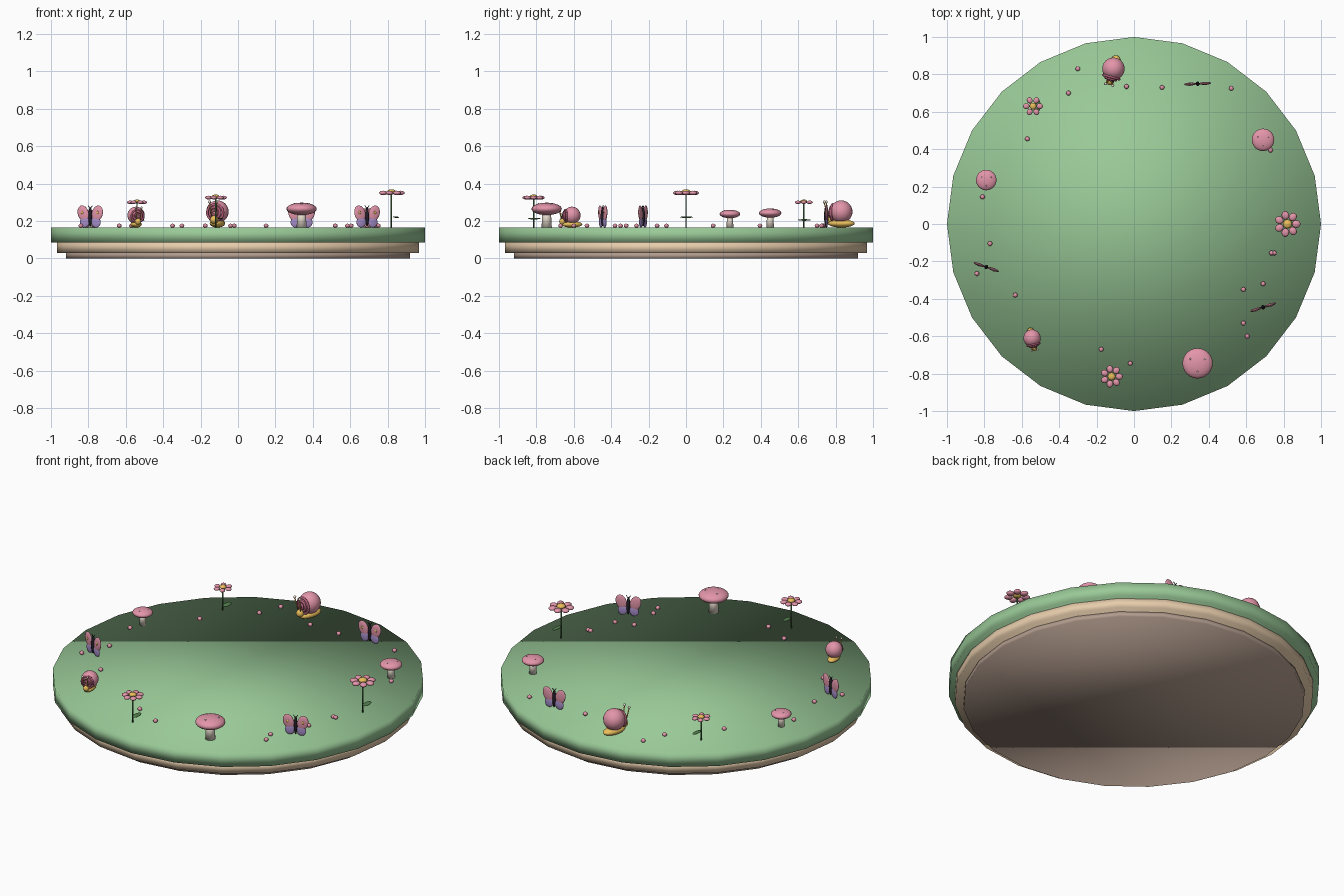
import bpy, bmesh, math
from math import pi, sin, cos, radians
from mathutils import Matrix, Vector, Euler

if "Cube" in bpy.data.objects:
    bpy.data.objects.remove(bpy.data.objects["Cube"])

TOP = 0.165


def material(name, hexcode):
    m = bpy.data.materials.new(name)
    rgb = [(int(hexcode[i:i + 2], 16) / 255) ** 2.2 for i in (0, 2, 4)]
    m.diffuse_color = (*rgb, 1)
    m.use_nodes = True
    m.node_tree.nodes["Principled BSDF"].inputs["Base Color"].default_value = m.diffuse_color
    return m


GRASS = material("grass", "98C896")
SAND = material("sand", "E6CBAA")
EARTH = material("earth", "B09A8C")
PINK = material("pink", "E294A8")
ROSE = material("rose", "B06078")
YELLOW = material("yellow", "E8BC5C")
CREAM = material("cream", "EADFD0")
PURPLE = material("purple", "A48CC8")
BLACK = material("black", "28242C")
LEAF = material("leaf_green", "55804F")


def finish(name, bm, mat, frame=Matrix()):
    me = bpy.data.meshes.new(name)
    for f in bm.faces:
        f.smooth = True
    bm.to_mesh(me)
    bm.free()
    me.materials.append(mat)
    ob = bpy.data.objects.new(name, me)
    ob.matrix_world = frame
    bpy.context.collection.objects.link(ob)
    return ob


def ball(name, frame, loc, radii, mat, rot=(0, 0, 0), seg=18):
    bm = bmesh.new()
    m = Matrix.LocRotScale(Vector(loc), Euler(rot), Vector(radii))
    bmesh.ops.create_uvsphere(bm, u_segments=seg, v_segments=seg * 2 // 3, radius=1, matrix=m)
    return finish(name, bm, mat, frame)


def rod(name, frame, a, b, r1, r2, mat, seg=10):
    a, b = Vector(a), Vector(b)
    d = b - a
    bm = bmesh.new()
    m = Matrix.Translation((a + b) / 2) @ d.to_track_quat('Z', 'Y').to_matrix().to_4x4()
    bmesh.ops.create_cone(bm, cap_ends=True, segments=seg, radius1=r1, radius2=r2,
                          depth=d.length, matrix=m)
    return finish(name, bm, mat, frame)


def ring(name, frame, loc, big, small, mat, n=20, k=8):
    # torus whose axis runs along local y
    bm = bmesh.new()
    vs = [[bm.verts.new((loc[0] + (big + small * cos(2 * pi * j / k)) * cos(2 * pi * i / n),
                         loc[1] + small * sin(2 * pi * j / k),
                         loc[2] + (big + small * cos(2 * pi * j / k)) * sin(2 * pi * i / n)))
           for j in range(k)] for i in range(n)]
    for i in range(n):
        for j in range(k):
            bm.faces.new((vs[i][j], vs[i][(j + 1) % k],
                          vs[(i + 1) % n][(j + 1) % k], vs[(i + 1) % n][j]))
    bmesh.ops.recalc_face_normals(bm, faces=bm.faces)
    return finish(name, bm, mat, frame)


def place(x, y, deg=0, s=1):
    return Matrix.Translation((x, y, TOP)) @ Matrix.Rotation(radians(deg), 4, 'Z') @ Matrix.Scale(s, 4)


# Stacked 24-sided base
def slab(name, r, z0, z1, mat, bevel=0):
    bm = bmesh.new()
    prof = [(r, z0), (r, z1 - bevel), (r - bevel, z1)] if bevel else [(r, z0), (r, z1)]
    rows = [[bm.verts.new((q * cos(i * pi / 12), q * sin(i * pi / 12), z)) for i in range(24)]
            for q, z in prof]
    for lo, hi in zip(rows, rows[1:]):
        for i in range(24):
            j = (i + 1) % 24
            bm.faces.new((lo[i], lo[j], hi[j], hi[i]))
    bm.faces.new(rows[0][::-1])
    bm.faces.new(rows[-1])
    finish(name, bm, mat)


slab("earth_base", 0.92, 0, 0.03, EARTH)
slab("sand_layer", 0.967, 0.03, 0.088, SAND)
slab("grass_top", 1.0, 0.085, TOP, GRASS)


# Flowers with stem, leaf and petal ring
def flower(x, y, r, h, petals):
    f = place(x, y)
    rod("flower_stem", f, (0, 0, 0), (0, 0, h), 0.004, 0.004, LEAF)
    ball("flower_leaf", f, (0.025, 0.003, h * 0.3), (0.016, 0.035, 0.004), LEAF, (0, 0.1, 0))
    for i in range(petals):
        a = 2 * pi * i / petals
        ball("flower_petal", f, (0.68 * r * cos(a), 0.68 * r * sin(a), h),
             (0.33 * r, 0.29 * r, 0.17 * r), PINK, (0, 0, a), 12)
    ball("flower_centre", f, (0, 0, h + 0.08 * r), (0.35 * r, 0.35 * r, 0.2 * r), YELLOW, seg=12)


flower(0.82, 0, 0.07, 0.185, 7)
flower(-0.54, 0.63, 0.053, 0.135, 6)
flower(-0.12, -0.815, 0.06, 0.16, 7)


# Mushrooms with spotted caps
def mushroom(x, y, r, top):
    f = place(x, y)
    h = 0.41 * r
    rod("mushroom_stem", f, (0, 0, 0), (0, 0, top - h), 0.34 * r, 0.27 * r, CREAM, 14)
    ball("mushroom_cap", f, (0, 0, top - h), (r, r, h), PINK, seg=24)
    for a in (0.5, 2.6, 4.7):
        ball("cap_spot", f, (0.55 * r * cos(a), 0.55 * r * sin(a), top - h + 0.83 * h),
             (0.06 * r, 0.06 * r, 0.04 * r), CREAM, seg=9)


mushroom(0.34, -0.745, 0.081, 0.133)
mushroom(0.69, 0.45, 0.06, 0.102)
mushroom(-0.79, 0.235, 0.055, 0.095)


# Butterflies standing upright
def butterfly(x, y, deg):
    f = place(x, y, deg)
    ball("butterfly_body", f, (0, 0, 0.058), (0.01, 0.012, 0.052), BLACK, seg=12)
    for s in (-1, 1):
        ball("upper_wing", f, (0.04 * s, 0, 0.076), (0.031, 0.008, 0.043), PINK, (0, 0.3 * s, 0))
        ball("lower_wing", f, (0.032 * s, 0, 0.03), (0.027, 0.007, 0.03), PURPLE, (0, -0.2 * s, 0))
        ball("wing_spot", f, (0.043 * s, -0.007, 0.08), (0.007, 0.003, 0.008), YELLOW, seg=9)
        rod("feeler", f, (0, 0, 0.1), (0.012 * s, 0, 0.118), 0.002, 0.002, BLACK, 6)


butterfly(0.34, 0.75, 3)
butterfly(-0.79, -0.23, -19)
butterfly(0.69, -0.445, 18)


# Snails heading toward the front
def snail(x, y, deg, s):
    f = place(x, y, deg, s)
    ball("snail_body", f, (0, 0, 0.022), (0.038, 0.074, 0.022), YELLOW)
    ball("snail_head", f, (0, -0.068, 0.042), (0.022, 0.022, 0.022), YELLOW)
    ball("snail_shell", f, (0, 0, 0.085), (0.06, 0.06, 0.06), PINK, seg=24)
    for big, off in ((0.044, -0.046), (0.029, -0.056), (0.014, -0.062)):
        ring("shell_spiral", f, (0, off, 0.08), big, 0.007, ROSE)
    for d in (-1, 1):
        rod("eye_stalk", f, (0.01 * d, -0.072, 0.05), (0.02 * d, -0.088, 0.132), 0.003, 0.003, YELLOW, 8)
        ball("snail_eye", f, (0.02 * d, -0.088, 0.137), (0.008, 0.008, 0.008), CREAM, seg=9)


snail(-0.11, 0.83, -15, 1)
snail(-0.545, -0.61, 12, 0.77)

# Scattered pebbles
for x, y in ((-.3, .83), (-.35, .7), (-.04, .735), (.15, .73), (.52, .725), (-.57, .455),
             (-.81, .145), (-.77, -.105), (-.84, -.265), (-.635, -.38), (-.175, -.67),
             (-.02, -.745), (.585, -.35), (.69, -.32), (.735, -.155), (.75, -.155),
             (.585, -.53), (.605, -.6), (.73, .395)):
    ball("pebble", place(x, y), (0, 0, 0.01), (0.013, 0.013, 0.011), PINK, seg=9)
